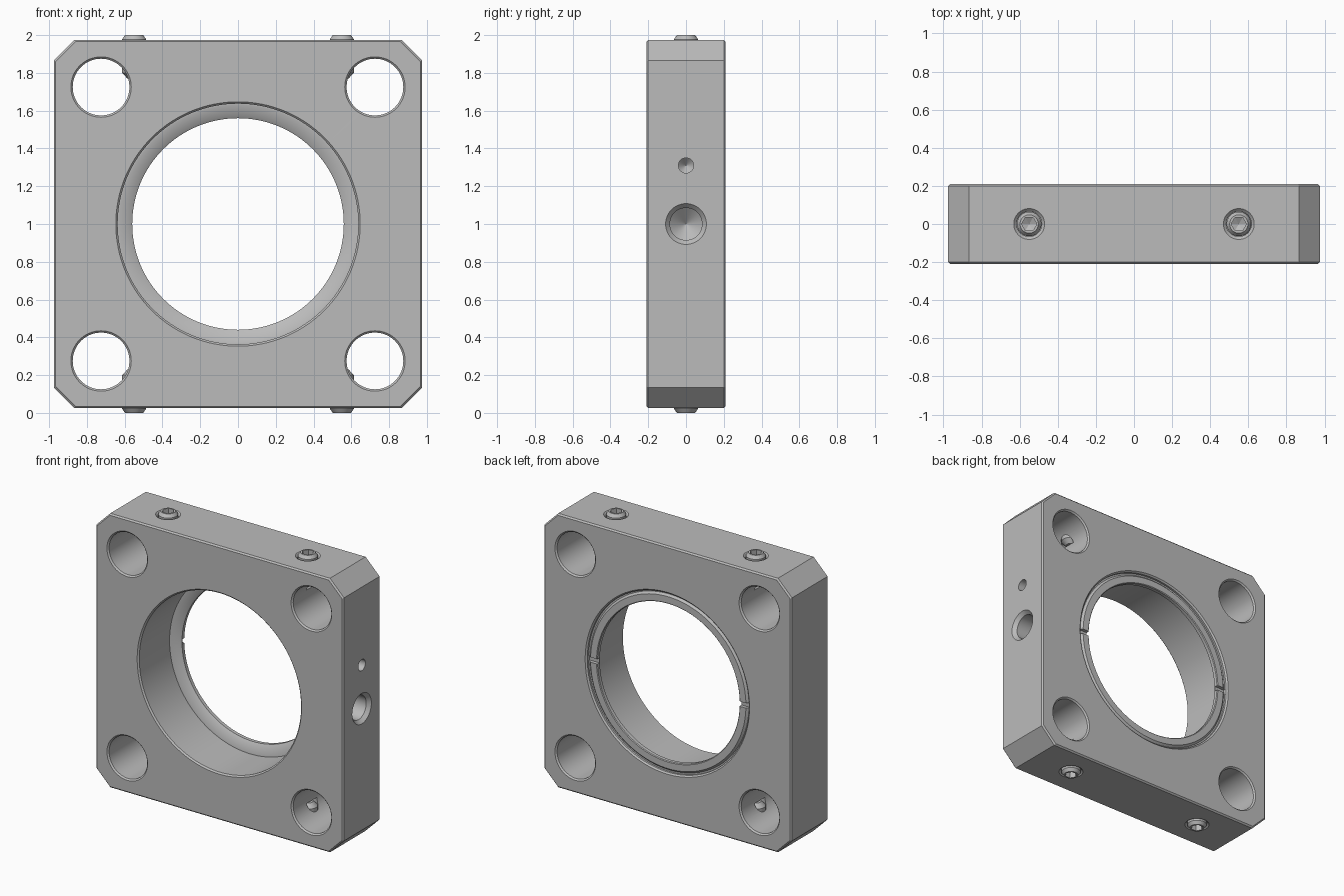
import bpy, bmesh, math
from mathutils import Matrix, Vector

cube = bpy.data.objects.get("Cube")
if cube:
    bpy.data.objects.remove(cube, do_unlink=True)

GREY = (0.5, 0.5, 0.5, 1)
grey = bpy.data.materials.new("grey metal")
grey.use_nodes = True
grey.diffuse_color = GREY
grey.node_tree.nodes["Principled BSDF"].inputs["Base Color"].default_value = GREY

# Directions that a turned part's axis can point in
UP = Matrix()
DOWN = Matrix.Rotation(math.pi, 4, "X")
BACK = Matrix.Rotation(-math.pi / 2, 4, "X")
SIDE = Matrix.Rotation(math.pi / 2, 4, "Y")


def make_object(name, bm):
    bmesh.ops.recalc_face_normals(bm, faces=bm.faces[:])
    mesh = bpy.data.meshes.new(name)
    bm.to_mesh(mesh)
    bm.free()
    mesh.materials.append(grey)
    obj = bpy.data.objects.new(name, mesh)
    bpy.context.scene.collection.objects.link(obj)
    return obj


def turned(name, profile, place=(0, 0, 0), axis=UP, sides=48, hollow=False):
    """Spin (radius, height) points; solids get end caps, hollow ones close on themselves."""
    bm = bmesh.new()
    rings = []
    for r, h in profile:
        rings.append([bm.verts.new((r * math.cos(a), r * math.sin(a), h))
                      for a in (math.tau * i / sides for i in range(sides))])
    pairs = list(zip(rings, rings[1:]))
    if hollow:
        pairs.append((rings[-1], rings[0]))
    else:
        bm.faces.new(rings[0])
        bm.faces.new(rings[-1])
    for low, high in pairs:
        for i in range(sides):
            j = (i + 1) % sides
            bm.faces.new((low[i], low[j], high[j], high[i]))
    bm.transform(Matrix.Translation(Vector(place)) @ axis)
    return make_object(name, bm)


def box(name, size, place):
    bm = bmesh.new()
    bmesh.ops.create_cube(bm, size=1)
    bm.transform(Matrix.Translation(Vector(place)) @ Matrix.Diagonal((*size, 1)))
    return make_object(name, bm)


def cut(target, cutter):
    mod = target.modifiers.new("cut", "BOOLEAN")
    mod.operation = "DIFFERENCE"
    mod.solver = "EXACT"
    mod.object = cutter
    bpy.context.view_layer.objects.active = target
    bpy.ops.object.modifier_apply(modifier=mod.name)
    bpy.data.objects.remove(cutter, do_unlink=True)


def smooth(obj):
    bpy.ops.object.select_all(action="DESELECT")
    obj.select_set(True)
    bpy.context.view_layer.objects.active = obj
    bpy.ops.object.shade_smooth_by_angle(angle=math.radians(25))


# Square plate with clipped corners and a fine bevel round both faces
HALF, CLIP, DEPTH = 0.975, 0.11, 0.21
near = HALF - CLIP
outline = [(-near, -HALF), (near, -HALF), (HALF, -near), (HALF, near),
           (near, HALF), (-near, HALF), (-HALF, near), (-HALF, -near)]
bm = bmesh.new()
front = bm.faces.new([bm.verts.new((x, -DEPTH, 1 + z)) for x, z in outline])
extruded = bmesh.ops.extrude_face_region(bm, geom=[front], use_keep_orig=True)["geom"]
bmesh.ops.translate(bm, vec=(0, 2 * DEPTH, 0),
                    verts=[v for v in extruded if isinstance(v, bmesh.types.BMVert)])
bmesh.ops.recalc_face_normals(bm, faces=bm.faces[:])
rims = [e for e in bm.edges if abs(e.verts[0].co.y - e.verts[1].co.y) < 0.01]
bmesh.ops.bevel(bm, geom=rims, offset=0.01, segments=1, affect="EDGES")
plate = make_object("plate", bm)


def through_hole(radius, x, z, sides):
    """Hole from front to back with a small chamfer at both mouths."""
    r, d = radius, DEPTH
    profile = [(r + 0.01, -d - 0.02), (r + 0.01, -d), (r, -d + 0.01),
               (r, d - 0.01), (r + 0.01, d), (r + 0.01, d + 0.02)]
    cut(plate, turned("hole_cutter", profile, (x, 0, z), BACK, sides))


# Central bore and the four corner rod holes
through_hole(0.637, 0, 1, 128)
for x in (-0.725, 0.725):
    for z in (-0.725, 0.725):
        through_hole(0.15, x, 1 + z, 64)

# Blind drilled holes in one side
cut(plate, turned("post_hole_cutter",
                  [(0.001, -0.27), (0.085, -0.2), (0.085, -0.025), (0.108, 0), (0.108, 0.03)],
                  (HALF, 0, 1), SIDE))
cut(plate, turned("pin_hole_cutter", [(0.001, -0.13), (0.04, -0.09), (0.04, 0.03)],
                  (HALF, 0, 1.31), SIDE, 32))

# Set screws with hex sockets, reaching into the rod holes from top and bottom
for x, side in ((-0.55, "right"), (0.55, "left")):
    for axis, level in ((UP, "top"), (DOWN, "bottom")):
        cut(plate, turned("screw_hole_cutter",
                          [(0.066, 0.76), (0.066, 0.96), (0.081, 0.975), (0.081, 1.02)],
                          (x, 0, 1), axis))
        screw = turned("set_screw_" + level + "_" + side,
                       [(0.035, 0.77), (0.064, 0.8), (0.064, 0.978), (0.048, 1)],
                       (x, 0, 1), axis)
        cut(screw, turned("socket_cutter", [(0.001, 0.9), (0.04, 0.92), (0.04, 1.03)],
                          (x, 0, 1), axis, 6))
        smooth(screw)
smooth(plate)

# Retaining ring at the back of the bore, with two spanner notches
ring = turned("retaining_ring",
              [(0.64, 0.14), (0.628, 0.14), (0.572, 0.162), (0.56, 0.17), (0.56, 0.195),
               (0.565, 0.2), (0.612, 0.2), (0.626, 0.186), (0.64, 0.186)],
              (0, 0, 1), BACK, 128, hollow=True)
for x in (-0.6, 0.6):
    cut(ring, box("notch_cutter", (0.14, 0.06, 0.035), (x, 0.205, 1)))
smooth(ring)
